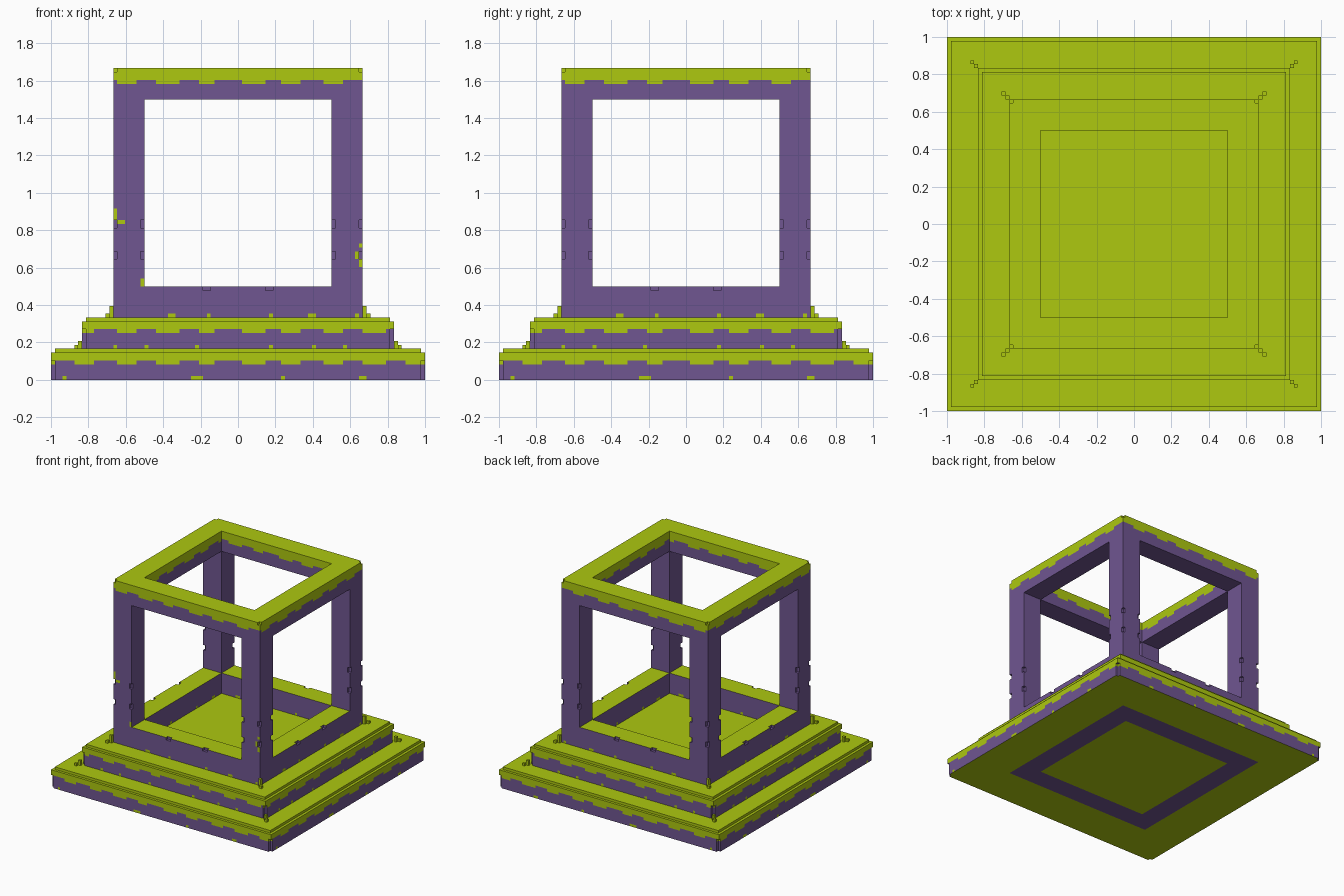
import bpy, math

if "Cube" in bpy.data.objects:
    bpy.data.objects.remove(bpy.data.objects["Cube"])

U = 1 / 48            # size of one building cell
GREEN, PURPLE = 0, 1


def make_mat(name, col):
    m = bpy.data.materials.new(name)
    m.diffuse_color = (*col, 1)
    m.use_nodes = True
    m.node_tree.nodes["Principled BSDF"].inputs["Base Color"].default_value = m.diffuse_color
    return m


mats = [make_mat("moss_green", (0.418, 0.578, 0.005)),
        make_mat("stone_purple", (0.162, 0.093, 0.283))]


def ring(i):
    """Mirrored cell index: 0 at the centre, growing outward."""
    return i if i >= 0 else -1 - i


def part_at(i, j, k):
    """Name of the part that fills a cell, or None."""
    a, b = ring(i), ring(j)
    lo, hi = min(a, b), max(a, b)
    # two stepped slabs, each with a recessed top layer and notched corners
    if k < 16:
        half, name = (48, "lower_step") if k < 8 else (40, "upper_step")
        kk = k % 8
        if hi < (half - 1 if kk == 7 else half):
            return None if kk < 5 and lo == half - 1 else name
    # open cube frame
    elif hi < 32:
        bars = (a >= 24) + (b >= 24) + (k < 24 or k >= 72)
        if bars < 2:
            return None
        chip_row = k in (31, 32, 39, 40)
        if hi == 31 and ((lo in (24, 31) and chip_row) or (lo == 31 and k == 79)):
            return None                      # chips on the post edges
        if hi == 31 and k == 23 and lo in (7, 8):
            return None                      # chips on the bottom bars
        return "cube_frame"
    # moss tufts standing on the step corners
    if a == b:
        if (a == 32 and 16 <= k < 19) or (a == 33 and k == 16):
            return "corner_tufts"
        if (a == 40 and 8 <= k < 10) or (a == 41 and k == 8):
            return "corner_tufts"
    return None


# moss spots along the foot of each tier, and on the front posts
FOOT = {0: (-45, -12, -11, -10, 11, 31, 32),
        8: (-32, -24, -11, 8, 19, 27),
        16: (-18, -17, -8, 8, 18, 19, 30)}
SPOTS = {(-32, 40), (-31, 40), (-30, 40), (-32, 41), (-32, 42), (-32, 43),
         (31, 29), (31, 30), (31, 31), (31, 32), (30, 31), (30, 32), (31, 34),
         (-25, 24), (-25, 25)}


def colour(name, cell, axis, sign):
    i, j, k = cell
    if name == "corner_tufts":
        return GREEN
    if axis == 2:
        if sign > 0:                         # moss on every upper surface
            return GREEN if k in (6, 7, 14, 15, 23, 78, 79) else PURPLE
        if k == 0:                           # purple ring on the underside
            return PURPLE if 24 <= max(ring(i), ring(j)) < 32 else GREEN
        return PURPLE
    t = i if axis == 1 else j                # position along the wall
    edge = 77 if name == "cube_frame" else k // 8 * 8 + 5
    drip = math.sin(t * 0.59) + 0.4 * math.sin(t * 0.23) > 0
    if k >= edge or (k == edge - 1 and drip):
        return GREEN
    if t in FOOT.get(k, ()):
        return GREEN
    if axis == 1 and sign < 0 and j == -32 and (i, k) in SPOTS:
        return GREEN
    return PURPLE


# fill the grid
cells = {}
for i in range(-48, 48):
    for j in range(-48, 48):
        for k in range(80):
            p = part_at(i, j, k)
            if p:
                cells[i, j, k] = p

# collect the exposed cell faces of each part
parts = {}
for cell, name in cells.items():
    for axis in range(3):
        for sign in (-1, 1):
            near = list(cell)
            near[axis] += sign
            if tuple(near) in cells:
                continue
            verts, faces, cols = parts.setdefault(name, ({}, [], []))
            quad = []
            for du, dv in ((0, 0), (1, 0), (1, 1), (0, 1)):
                c = list(cell)
                c[axis] += sign > 0
                c[(axis + 1) % 3] += du
                c[(axis + 2) % 3] += dv
                quad.append(verts.setdefault(tuple(c), len(verts)))
            faces.append(quad if sign > 0 else quad[::-1])
            cols.append(colour(name, cell, axis, sign))

# one object per part
for name, (verts, faces, cols) in parts.items():
    me = bpy.data.meshes.new(name)
    me.from_pydata([tuple(c * U for c in v) for v in verts], [], faces)
    for m in mats:
        me.materials.append(m)
    me.polygons.foreach_set("material_index", cols)
    me.update()
    bpy.context.collection.objects.link(bpy.data.objects.new(name, me))
